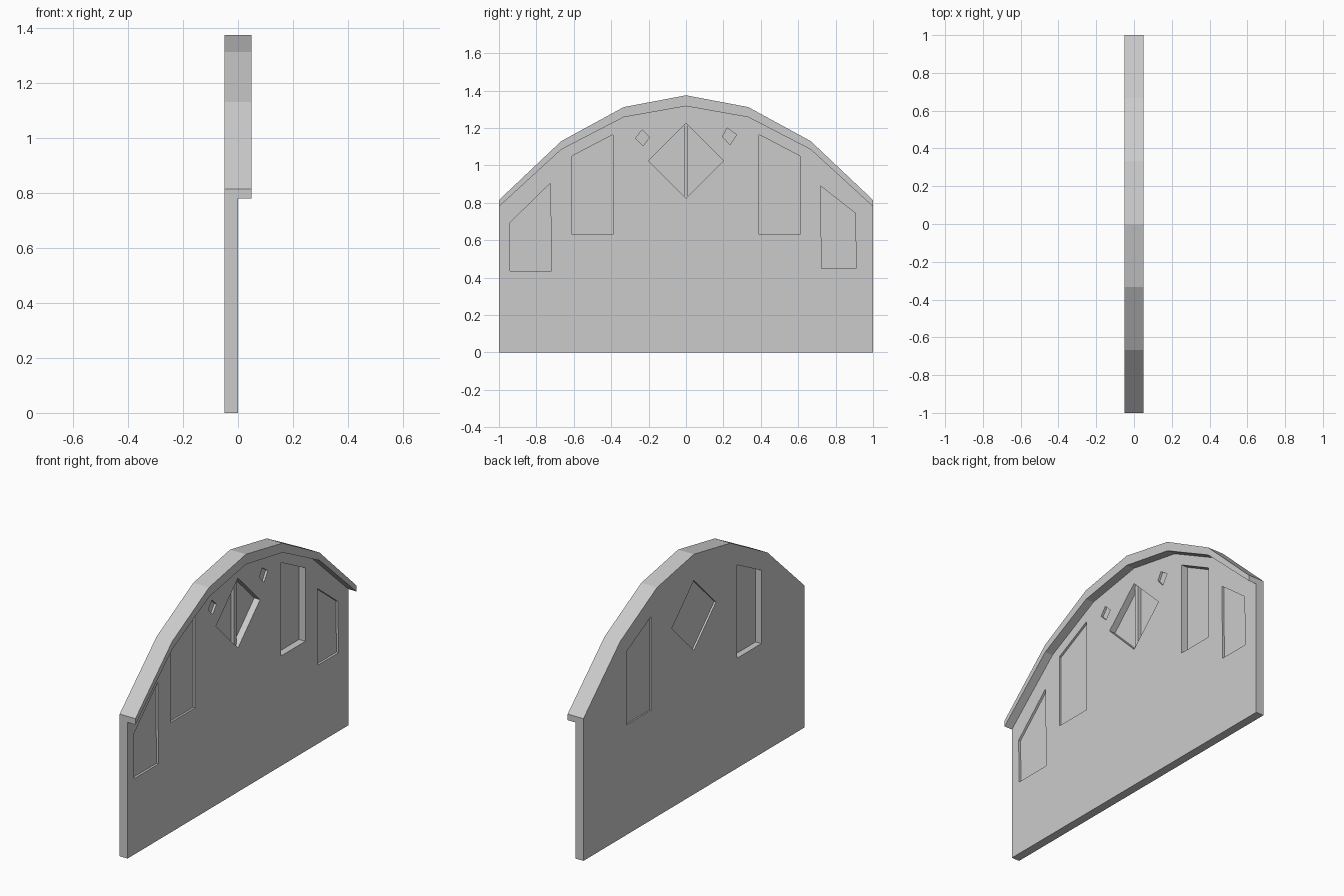
import bpy
import bmesh

if "Cube" in bpy.data.objects:
    bpy.data.objects.remove(bpy.data.objects["Cube"], do_unlink=True)

plaster = bpy.data.materials.new("light_grey")
plaster.use_nodes = True
GREY = (0.6, 0.6, 0.6, 1)
plaster.diffuse_color = GREY
plaster.node_tree.nodes["Principled BSDF"].inputs["Base Color"].default_value = GREY

BACK, FACE, LIP = -0.05, 0.0, 0.05


def prism(name, profile, x0, x1):
    """Extrude a (y, z) outline from x0 to x1."""
    bm = bmesh.new()
    base = bm.faces.new([bm.verts.new((x0, y, z)) for y, z in profile])
    ext = bmesh.ops.extrude_face_region(bm, geom=[base])
    moved = [v for v in ext["geom"] if isinstance(v, bmesh.types.BMVert)]
    bmesh.ops.translate(bm, verts=moved, vec=(x1 - x0, 0, 0))
    bmesh.ops.recalc_face_normals(bm, faces=bm.faces)
    mesh = bpy.data.meshes.new(name)
    bm.to_mesh(mesh)
    bm.free()
    mesh.materials.append(plaster)
    obj = bpy.data.objects.new(name, mesh)
    bpy.context.collection.objects.link(obj)
    return obj


def mirror(profile):
    return [(-y, z) for y, z in profile]


def arch(half):
    """Complete a half outline running from the right eave to the ridge."""
    return half + mirror(half[:-1])[::-1]


def carve(target, profile, x0, x1):
    """Cut a recess and remove its cutter."""
    cutter = prism("recess_cutter", profile, x0, x1)
    cutter.hide_render = True
    mod = target.modifiers.new("recess", "BOOLEAN")
    mod.operation = "DIFFERENCE"
    mod.solver = "EXACT"
    mod.object = cutter
    bpy.context.view_layer.objects.active = target
    bpy.ops.object.modifier_apply(modifier=mod.name)
    bpy.data.objects.remove(cutter, do_unlink=True)


# Gable wall and overhanging roof edge
outer = arch([(1, 0.815), (0.667, 1.13), (0.333, 1.312), (0, 1.375)])
inner = arch([(1, 0.78), (0.667, 1.085), (0.333, 1.258), (0, 1.317)])
wall = prism("gable_wall", [(-1, 0), (1, 0)] + outer, BACK, FACE)
prism("roof_edge", outer + inner[::-1], FACE, LIP)

# Window outlines
tall = [(0.39, 0.63), (0.61, 0.63), (0.61, 1.05), (0.39, 1.165)]
diamond = [(0, 0.825), (0.2, 1.025), (0, 1.225), (-0.2, 1.025)]
corner_right = [(0.725, 0.45), (0.91, 0.45), (0.905, 0.745), (0.72, 0.89)]
corner_left = [(-0.94, 0.435), (-0.72, 0.435), (-0.725, 0.905), (-0.945, 0.69)]
small_right = [(0.235, 1.11), (0.27, 1.165), (0.22, 1.2), (0.195, 1.155)]
small_left = [(-0.23, 1.105), (-0.195, 1.15), (-0.235, 1.19), (-0.27, 1.145)]

# Windows open on both sides, leaving a thin pane at the given depth
for outline, pane in ((tall, -0.04), (mirror(tall), -0.012), (diamond, -0.037)):
    carve(wall, outline, pane, FACE + 0.02)
    carve(wall, outline, BACK - 0.02, pane - 0.002)

# Shallow recesses on the overhang side only
for outline in (corner_right, corner_left, small_right, small_left):
    carve(wall, outline, -0.013, FACE + 0.02)

# Upright bar across the diamond window
bar = 0.012
prism("diamond_mullion",
      [(-bar, 0.837), (0, 0.825), (bar, 0.837), (bar, 1.213), (0, 1.225), (-bar, 1.213)],
      -0.038, -0.018)
